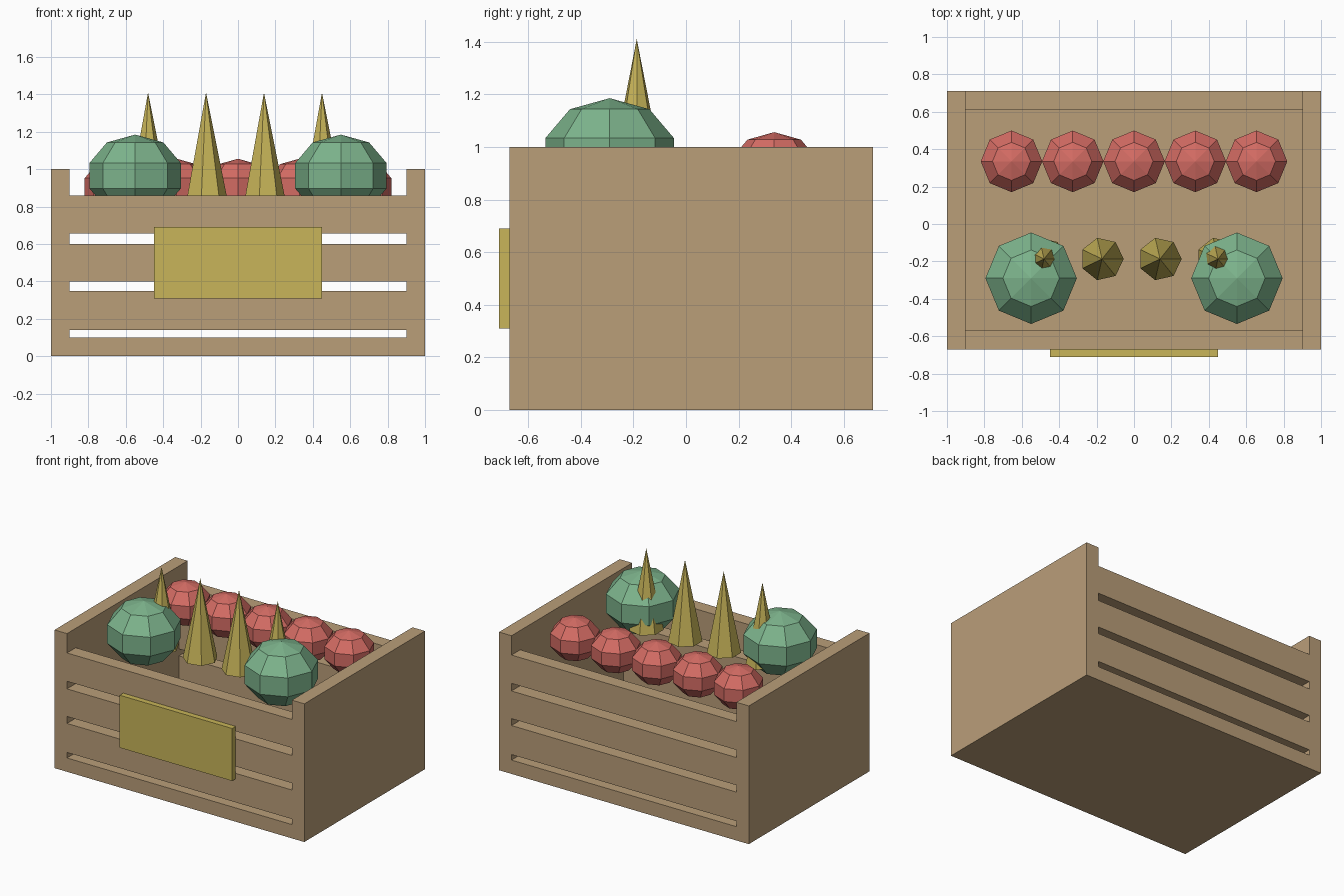
import bpy
import bmesh
from mathutils import Matrix, Vector

if "Cube" in bpy.data.objects:
    bpy.data.objects.remove(bpy.data.objects["Cube"], do_unlink=True)


def material(name, color):
    mat = bpy.data.materials.new(name)
    mat.use_nodes = True
    mat.diffuse_color = (*color, 1)
    mat.node_tree.nodes["Principled BSDF"].inputs["Base Color"].default_value = (*color, 1)
    return mat


wood = material("tan wood", (0.49, 0.342, 0.191))
yellow = material("mustard yellow", (0.578, 0.462, 0.1))
green = material("leaf green", (0.205, 0.456, 0.263))
red = material("tomato red", (0.66, 0.15, 0.127))


def finish(name, bm, mat):
    mesh = bpy.data.meshes.new(name)
    bm.to_mesh(mesh)
    bm.free()
    mesh.materials.append(mat)
    obj = bpy.data.objects.new(name, mesh)
    bpy.context.collection.objects.link(obj)
    return obj


def box(name, low, high, mat):
    low, high = Vector(low), Vector(high)
    bm = bmesh.new()
    bmesh.ops.create_cube(bm, size=1, matrix=Matrix.Translation((low + high) / 2)
                          @ Matrix.Diagonal((*(high - low), 1)))
    return finish(name, bm, mat)


def ball(name, center, radius, height, mat):
    bm = bmesh.new()
    bmesh.ops.create_uvsphere(bm, u_segments=8, v_segments=5, radius=1,
                              matrix=Matrix.Translation(center)
                              @ Matrix.Diagonal((radius, radius, height, 1)))
    return finish(name, bm, mat)


def spike(name, x, y, base, tip, radius, mat):
    bm = bmesh.new()
    ring = [bm.verts.new(Matrix.Rotation(i * 6.28319 / 7, 3, "Z") @ Vector((radius, 0, 0)))
            for i in range(7)]
    apex = bm.verts.new((0, 0, tip - base))
    bm.faces.new(ring[::-1])
    for a, b in zip(ring, ring[1:] + ring[:1]):
        bm.faces.new((a, b, apex))
    bmesh.ops.translate(bm, verts=bm.verts, vec=(x, y, base))
    return finish(name, bm, mat)


# Crate: solid block with the inside, the low front and back, and the slat gaps cut out
FRONT, BACK, INNER = -0.67, 0.71, 0.9
crate = box("crate", (-1, FRONT, 0), (1, BACK, 1), wood)
cutters = [box("inside_cutter", (-INNER, FRONT + 0.1, 0.1), (INNER, BACK - 0.1, 1.2), wood)]
for low, high in ((0.1, 0.14), (0.35, 0.4), (0.6, 0.655), (0.86, 1.2)):
    cutters.append(box("gap_cutter", (-INNER, -1, low), (INNER, 1, high), wood))
for cutter in cutters:
    mod = crate.modifiers.new("cut", "BOOLEAN")
    mod.operation = "DIFFERENCE"
    mod.solver = "EXACT"
    mod.object = cutter
bpy.context.view_layer.update()
cut_mesh = bpy.data.meshes.new_from_object(
    crate.evaluated_get(bpy.context.evaluated_depsgraph_get()))
crate.modifiers.clear()
crate.data = cut_mesh
for cutter in cutters:
    bpy.data.objects.remove(cutter, do_unlink=True)

# Blank sign on the front
box("sign", (-0.45, -0.71, 0.31), (0.45, FRONT, 0.69), yellow)

# Round produce
for i in range(5):
    ball("red_fruit", (-0.655 + 0.3275 * i, 0.335, 0.906), 0.173, 0.15, red)
for side in (-1, 1):
    ball("green_cabbage", (0.55 * side, -0.29, 0.965), 0.257, 0.22, green)

# Pointed produce
for i in range(4):
    spike("yellow_spike", -0.481 + 0.31 * i, -0.187, 0.83, 1.41, 0.116, yellow)
